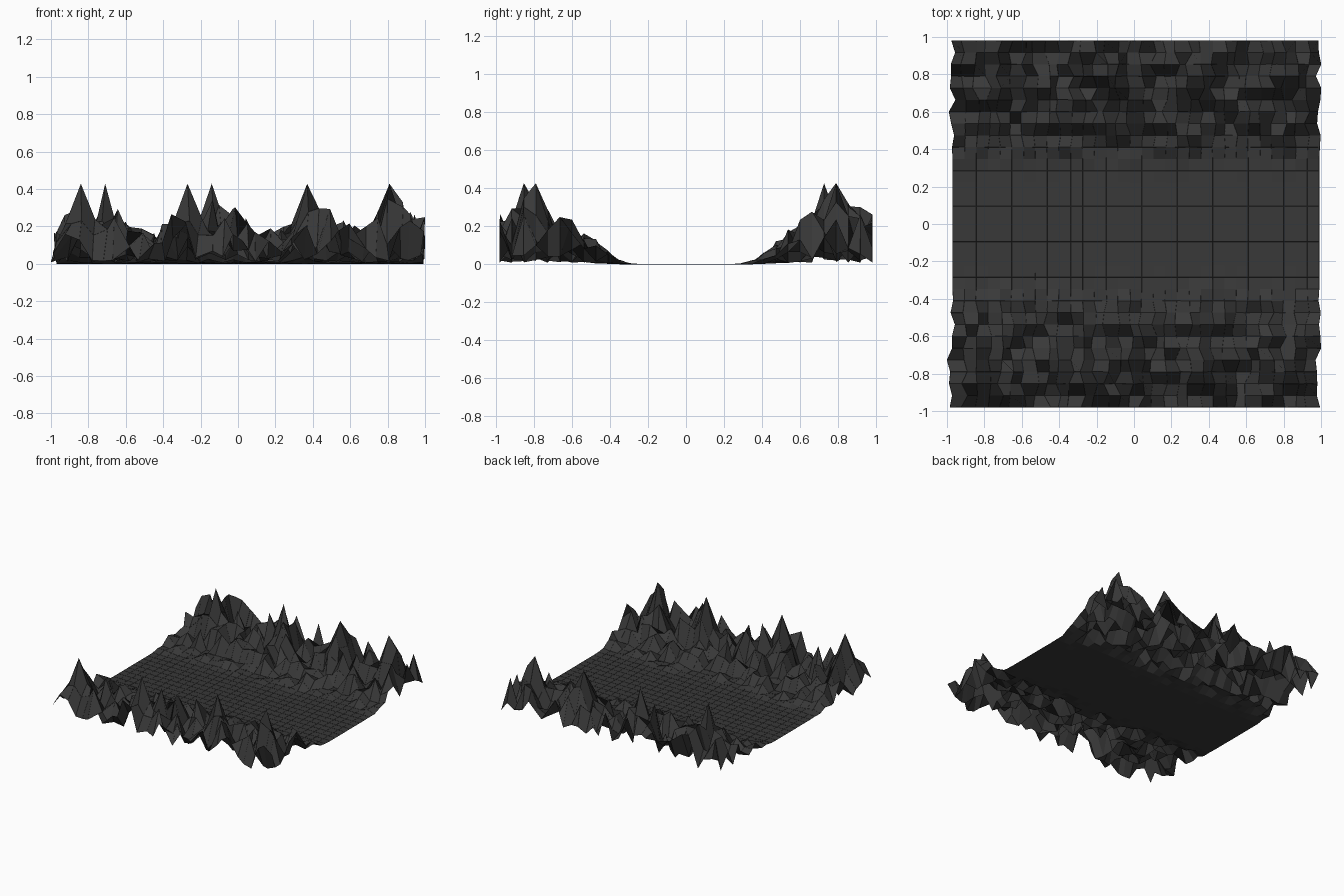
import bpy, bmesh, random
from math import hypot

if "Cube" in bpy.data.objects:
    bpy.data.objects.remove(bpy.data.objects["Cube"])

random.seed(7)
N = 31                       # cells per side
X0, X1, Y0, Y1 = -0.97, 0.99, -0.98, 0.98

# Highest terrain allowed by distance from the valley centre
RISE = [(0, 0), (.25, 0), (.30, .006), (.35, .025), (.41, .075), (.47, .13), (.54, .19), (.60, .24),
        (.66, .28), (.73, .36), (.79, .40), (.86, .38), (.92, .31), (1, .26)]
# Ridge skyline seen from the front
SKYLINE = [(-1, .22), (-.93, .22), (-.84, .4), (-.77, .3), (-.71, .4), (-.6, .26), (-.5, .18),
           (-.38, .23), (-.33, .36), (-.27, .4), (-.2, .3), (-.14, .4), (-.03, .31), (0, .31),
           (.12, .16), (.25, .26), (.33, .27), (.37, .4), (.5, .3), (.6, .22), (.67, .22),
           (.7, .28), (.78, .3), (.81, .4), (.9, .28), (1, .27)]
# Main summits on both sides of the valley
SUMMITS = [(-.84, -.854), (-.27, -.854), (.37, -.79), (.81, -.79),
           (-.71, .727), (-.14, .79), (.37, .76), (.81, .79)]
TOP = 0.43


def lerp_table(table, t):
    for (a, va), (b, vb) in zip(table, table[1:]):
        if t <= b:
            return va + (vb - va) * (t - a) / (b - a)
    return table[-1][1]


def height(x, y):
    limit = min(lerp_table(RISE, abs(y)), lerp_table(SKYLINE, x))
    skew = 2.6 if abs(y) < .5 else 1.3      # foothills stay mostly low
    z = limit * (0.04 + 0.96 * random.random() ** skew)
    for px, py in SUMMITS:
        z = max(z, TOP - 3.2 * hypot(x - px, y - py))
    return z


def material(name, rgb):
    m = bpy.data.materials.new(name)
    m.diffuse_color = (*rgb, 1)
    m.use_nodes = True
    m.node_tree.nodes["Principled BSDF"].inputs["Base Color"].default_value = m.diffuse_color
    return m


# Terrain sheet: a flat valley running along x between two jagged ridges
bm = bmesh.new()
rows = []
for j in range(N + 1):
    y = Y0 + (Y1 - Y0) * j / N
    rough = min(1, max(0, (abs(y) - .38) / .15))
    row = []
    for i in range(N + 1):
        x = X0 + (X1 - X0) * i / N
        z = height(x, y)
        x += rough * random.uniform(-.02, .02)
        for px, py in SUMMITS:          # snap the closest vertex to each summit
            if abs(x - px) < .032 and abs(y - py) < .032:
                x, z = px, TOP - .003
        row.append(bm.verts.new((max(-1, min(1, x)), y, z)))
    rows.append(row)
rows[4][0].co.x = -1.0
rows[5][N].co.x = 1.0
for j in range(N):
    for i in range(N):
        bm.faces.new((rows[j][i], rows[j][i + 1], rows[j + 1][i + 1], rows[j + 1][i]))
mesh = bpy.data.meshes.new("terrain")
bm.to_mesh(mesh)
bm.free()
ground = material("dark_ground", (.04, .04, .04))
mesh.materials.append(ground)
terrain = bpy.data.objects.new("terrain", mesh)
bpy.context.collection.objects.link(terrain)

# Hairline grid following every terrain edge
lines = bpy.data.objects.new("grid_lines", mesh.copy())
bpy.context.collection.objects.link(lines)
wire = lines.modifiers.new("wire", 'WIREFRAME')
wire.thickness = 0.0015
wire.offset = 1
wire.use_even_offset = False
wire.use_boundary = True
